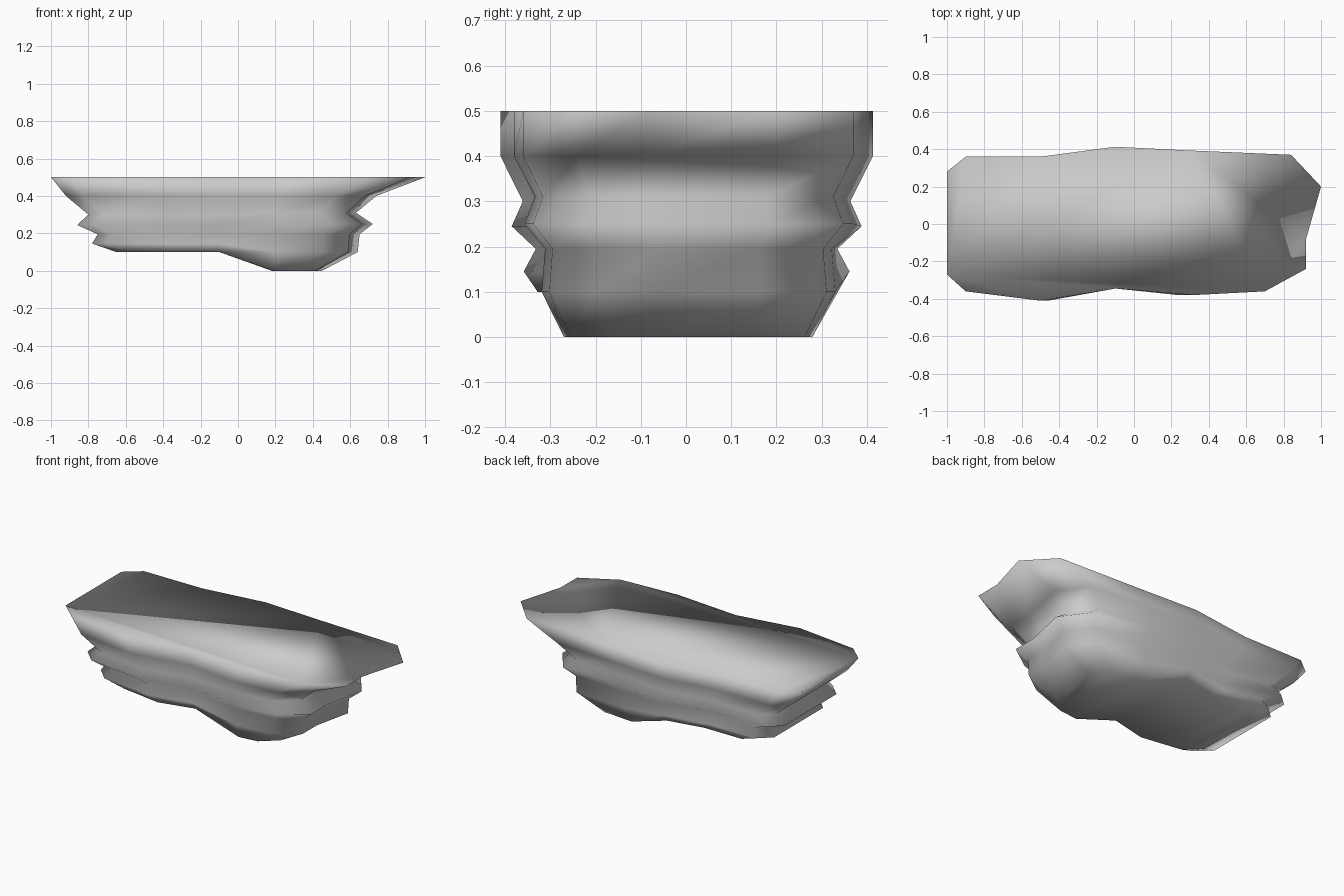
import bpy
import bmesh

if "Cube" in bpy.data.objects:
    bpy.data.objects.remove(bpy.data.objects["Cube"])

# Outline of the flat top, walked from the back left corner clockwise
outline = [(-1, .28), (-.9, .36), (-.5, .36), (-.1, .413), (.3, .393), (.84, .37),
           (1, .2), (.92, -.08), (.92, -.24), (.7, -.36), (.32, -.38),
           (-.1, -.345), (-.5, -.41), (-.9, -.36), (-1, -.27)]

# Rock strata: left z, right z, left x extent, right x extent, left y scale, right y scale
strata = [(.5, .5, 1, 1, 1, 1),
          (.4, .4, .92, .74, 1, 1),
          (.3, .31, .80, .63, .88, .88),
          (.245, .25, .86, .72, .94, .94),
          (.195, .195, .75, .65, .81, .82),
          (.145, .10, .78, .64, .875, .84),
          (.10, 0, .65, .45, .80, .71)]


def ring(bm, zl, zr, xl, xr, sl, sr):
    verts = []
    for x, y in outline:
        # Blend from the shallow left part to the deep right part
        t = min(max((x + .1) / .4, 0), 1)
        sx = xl if x < 0 else xr
        if abs(x) < .15:
            sx = 1
        s = sl + (sr - sl) * t
        if zr == 0 and .25 < x < .35:
            sx = .6
        verts.append(bm.verts.new((x * sx, y * s, zl + (zr - zl) * t)))
    return verts


bm = bmesh.new()
rings = [ring(bm, *level) for level in strata]
n = len(outline)

# Flat walking surface and stepped sides
bm.faces.new(rings[0])
for upper, lower in zip(rings, rings[1:]):
    for i in range(n):
        j = (i + 1) % n
        bm.faces.new((upper[i], upper[j], lower[j], lower[i]))

# Underside strips, running front to back
b = rings[-1]
for i in range(5):
    bm.faces.new((b[i], b[i + 1], b[13 - i], b[14 - i]))
bm.faces.new(b[5:10])

bmesh.ops.recalc_face_normals(bm, faces=bm.faces)
mesh = bpy.data.meshes.new("rock_platform")
bm.to_mesh(mesh)
bm.free()
for p in mesh.polygons:
    p.use_smooth = True
rock = bpy.data.objects.new("rock_platform", mesh)
bpy.context.collection.objects.link(rock)
